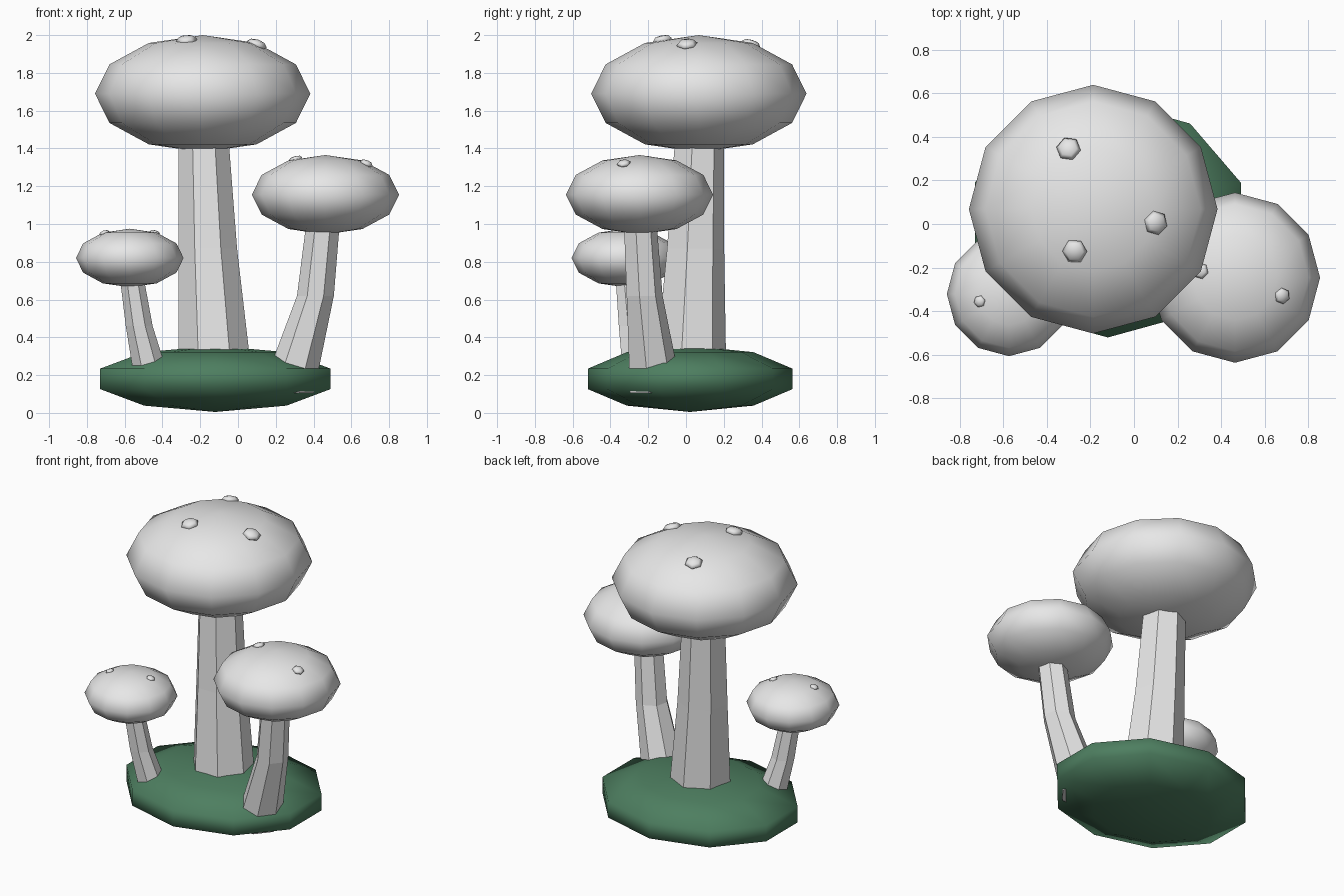
import bpy, bmesh, math
from mathutils import Vector, Matrix

if "Cube" in bpy.data.objects:
    bpy.data.objects.remove(bpy.data.objects["Cube"])

def material(name, rgb):
    m = bpy.data.materials.new(name)
    m.diffuse_color = (*rgb, 1)
    m.use_nodes = True
    m.node_tree.nodes["Principled BSDF"].inputs["Base Color"].default_value = m.diffuse_color
    return m

GREY = material("pale grey", (0.8, 0.8, 0.8))
GREEN = material("moss green", (0.075, 0.21, 0.117))

def finish(name, bm, mat, smooth):
    bmesh.ops.recalc_face_normals(bm, faces=bm.faces[:])
    me = bpy.data.meshes.new(name)
    bm.to_mesh(me)
    bm.free()
    me.materials.append(mat)
    ob = bpy.data.objects.new(name, me)
    bpy.context.collection.objects.link(ob)
    if smooth:
        for p in me.polygons:
            p.use_smooth = True
    return ob

def loft(bm, rings):
    rows = [[bm.verts.new(p) for p in ring] for ring in rings]
    n = len(rows[0])
    for a, b in zip(rows, rows[1:]):
        for i in range(n):
            j = (i + 1) % n
            bm.faces.new((a[i], a[j], b[j], b[i]))
    return rows

def ellipsoid(name, centre, radii, segs, rings, mat, turn=0.0, rot=None):
    # low-poly squashed ball with poles on its own z axis
    bm = bmesh.new()
    def place(v):
        v = Vector((v[0] * radii[0], v[1] * radii[1], v[2] * radii[2]))
        return (rot @ v if rot else v) + Vector(centre)
    data = []
    for k in range(1, rings):
        t = math.pi * k / rings
        data.append([place((math.sin(t) * math.cos(turn + math.tau * i / segs),
                            math.sin(t) * math.sin(turn + math.tau * i / segs),
                            math.cos(t))) for i in range(segs)])
    rows = loft(bm, data)
    for row, z in ((rows[0], 1), (rows[-1], -1)):
        pole = bm.verts.new(place((0, 0, z)))
        for i in range(segs):
            bm.faces.new((pole, row[i], row[(i + 1) % segs]))
    return finish(name, bm, mat, True)

def stem(name, points):
    # seven-sided bent stem with a corner at the back; points are x, y, z, radius
    bm = bmesh.new()
    rows = loft(bm, [[(x + r * math.cos(math.pi / 2 + math.tau * i / 7),
                       y + r * math.sin(math.pi / 2 + math.tau * i / 7), z)
                      for i in range(7)] for x, y, z, r in points])
    bm.faces.new(rows[0])
    bm.faces.new(rows[-1])
    finish(name, bm, GREY, False)

def spot(name, centre, R, H, x, y, size, turn):
    # flattened dot lying along the cap surface
    dx, dy = x - centre[0], y - centre[1]
    dz = H * math.sqrt(max(0, 1 - (dx * dx + dy * dy) / R ** 2)) * 0.985
    n = Vector((dx / R ** 2, dy / R ** 2, dz / H ** 2)).normalized()
    rot = n.to_track_quat('Z', 'Y').to_matrix()
    ellipsoid(name, (x, y, centre[2] + dz), (size, size, size * 0.45), 6, 4, GREY, turn, rot)

# mossy mound
ellipsoid("mound", (-0.12, 0.022, 0.18), (0.6745, 0.570, 0.175), 10, 5, GREEN, math.pi / 10)

# name, cap centre, cap radius, cap half height, stem points, spot size, spots
mushrooms = [
    ("large", (-0.187, 0.068, 1.69), 0.57, 0.31,
     [(-0.115, 0.01, 0.1, 0.205), (-0.16, 0.043, 0.87, 0.159), (-0.19, 0.072, 1.66, 0.127)],
     0.057, [(-0.30, 0.345), (0.10, 0.005), (-0.272, -0.125)]),
    ("medium", (0.463, -0.246, 1.155), 0.39, 0.21,
     [(0.26, -0.165, 0.105, 0.145), (0.41, -0.224, 0.62, 0.1), (0.463, -0.254, 1.13, 0.088)],
     0.038, [(0.68, -0.33), (0.305, -0.215)]),
    ("small", (-0.573, -0.321, 0.82), 0.285, 0.155,
     [(-0.44, -0.235, 0.11, 0.1), (-0.523, -0.29, 0.46, 0.073), (-0.575, -0.322, 0.8, 0.062)],
     0.028, [(-0.708, -0.355), (-0.44, -0.30)]),
]
for name, c, R, H, pts, size, spots in mushrooms:
    stem(name + "_stem", pts)
    ellipsoid(name + "_cap", c, (R, R, H), 12, 6, GREY)
    for i, (x, y) in enumerate(spots):
        spot(f"{name}_cap_spot_{i + 1}", c, R, H, x, y, size, 0.5 + i)
